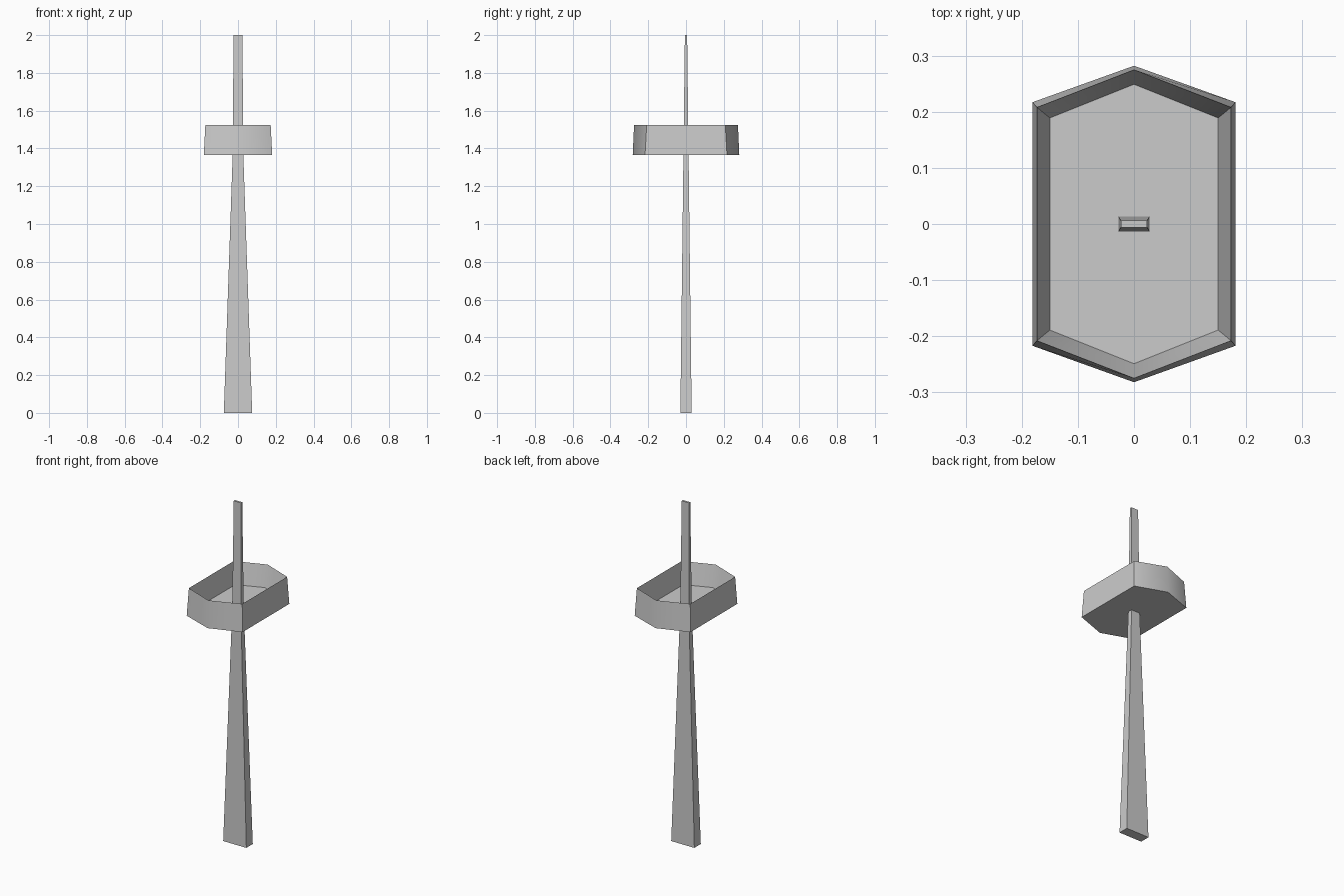
import bpy, bmesh, math

if "Cube" in bpy.data.objects:
    bpy.data.objects.remove(bpy.data.objects["Cube"])


def loft(name, loops):
    """Skin a stack of equal-sized point loops and cap both ends."""
    bm = bmesh.new()
    rings = [[bm.verts.new((x, y, z)) for x, y in pts] for pts, z in loops]
    n = len(rings[0])
    for a, b in zip(rings, rings[1:]):
        for i in range(n):
            j = (i + 1) % n
            bm.faces.new((a[i], a[j], b[j], b[i]))
    bm.faces.new(rings[0][::-1])
    bm.faces.new(rings[-1])
    bmesh.ops.recalc_face_normals(bm, faces=bm.faces)
    mesh = bpy.data.meshes.new(name)
    bm.to_mesh(mesh)
    bm.free()
    obj = bpy.data.objects.new(name, mesh)
    bpy.context.collection.objects.link(obj)
    return obj


def rect(x, y):
    return [(-x, -y), (x, -y), (x, y), (-x, y)]


def hexagon(x, shoulder, tip):
    return [(0, -tip), (x, -shoulder), (x, shoulder),
            (0, tip), (-x, shoulder), (-x, -shoulder)]


# Tapered mast, running through the lookout
loft("mast", [(rect(0.075, 0.03), 0), (rect(0.028, 0.0135), 1.37),
              (rect(0.0235, 0.006), 2.0)])

# Hollow six-sided lookout with a sharp rim and sunken floor
lookout = loft("lookout_basket", [
    (hexagon(0.181, 0.217, 0.282), 1.365),
    (hexagon(0.173, 0.208, 0.275), 1.525),
    (hexagon(0.150, 0.189, 0.249), 1.40)])
bpy.context.view_layer.objects.active = lookout
lookout.select_set(True)
bpy.ops.object.shade_smooth_by_angle(angle=math.radians(45))
